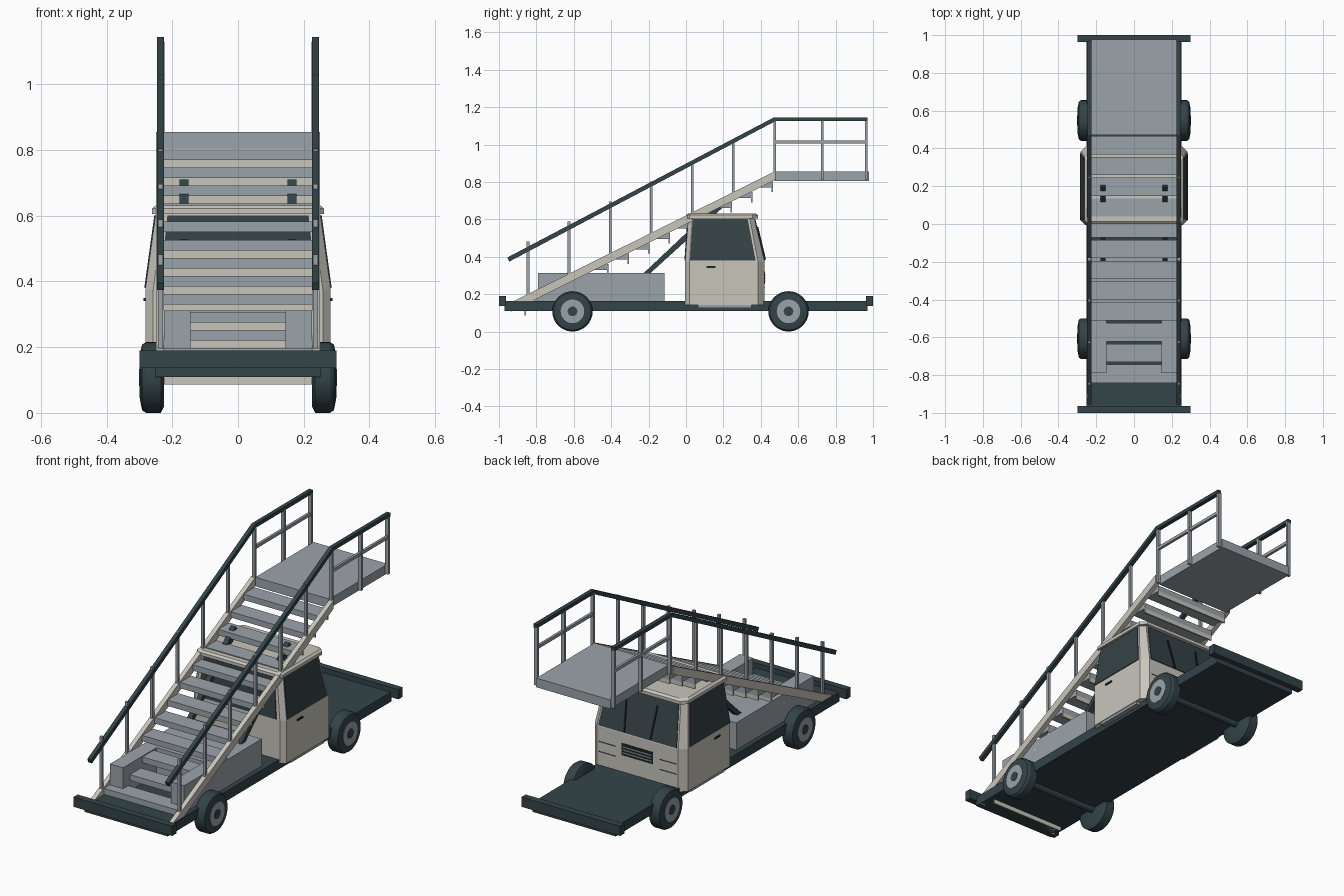
import bpy, bmesh, math
from mathutils import Vector

if "Cube" in bpy.data.objects:
    bpy.data.objects.remove(bpy.data.objects["Cube"], do_unlink=True)


def material(name, rgb):
    m = bpy.data.materials.new(name)
    m.use_nodes = True
    m.diffuse_color = (*rgb, 1)
    m.node_tree.nodes["Principled BSDF"].inputs["Base Color"].default_value = (*rgb, 1)
    return m


DARK = material("dark slate", (0.033, 0.057, 0.066))
GRAY = material("steel gray", (0.33, 0.37, 0.40))
CREAM = material("cream paint", (0.58, 0.56, 0.50))
GLASS = material("tinted glass", (0.036, 0.055, 0.062))
BLACK = material("near black", (0.012, 0.017, 0.02))


def finish(bm, name, mat):
    bmesh.ops.recalc_face_normals(bm, faces=bm.faces)
    mesh = bpy.data.meshes.new(name)
    bm.to_mesh(mesh)
    bm.free()
    ob = bpy.data.objects.new(name, mesh)
    mesh.materials.append(mat)
    bpy.context.scene.collection.objects.link(ob)
    return ob


def loft(name, mat, rings):
    """Closed solid through rings with equal point counts."""
    bm = bmesh.new()
    vs = [[bm.verts.new(p) for p in r] for r in rings]
    n = len(vs[0])
    for a, b in zip(vs, vs[1:]):
        for i in range(n):
            bm.faces.new((a[i], a[(i + 1) % n], b[(i + 1) % n], b[i]))
    bm.faces.new(vs[0])
    bm.faces.new(vs[-1])
    return finish(bm, name, mat)


def box(name, mat, x, y, z):
    ring = lambda h: [(x[0], y[0], h), (x[1], y[0], h), (x[1], y[1], h), (x[0], y[1], h)]
    return loft(name, mat, [ring(z[0]), ring(z[1])])


def side_profile(name, mat, pts, x0, x1):
    """Extrude a (y, z) outline across x."""
    return loft(name, mat, [[(x, y, z) for y, z in pts] for x in (x0, x1)])


def plate(name, mat, corners, outward, depth=0.004):
    """Thin plate lying on four corners, raised along its outward normal."""
    c = [Vector(p) for p in corners]
    n = (c[1] - c[0]).cross(c[2] - c[0]).normalized()
    if n.dot(Vector(outward)) < 0:
        n.negate()
    return loft(name, mat, [[p - n * depth for p in c], [p + n * depth for p in c]])


def lathe_x(name, mat, profile, y, z, side=1, seg=32):
    """Turn an (x, radius) profile about an axis parallel to x."""
    ang = [2 * math.pi * i / seg for i in range(seg)]
    ob = loft(name, mat, [[(side * x, y + r * math.cos(a), z + r * math.sin(a)) for a in ang]
                          for x, r in profile])
    for f in ob.data.polygons:
        f.use_smooth = len(f.vertices) == 4
    ob.data.set_sharp_from_angle(angle=math.radians(30))
    return ob


def sloped(y, base):
    slope = 0.497 if base == "stair" else 0.533
    return (0.125 if base == "stair" else 0.388) + slope * (y + 0.95)


# Chassis and bumpers
box("chassis_deck", DARK, (-0.252, 0.252), (-0.97, 0.97), (0.11, 0.163))
box("front_bumper", DARK, (-0.3, 0.3), (-1, -0.963), (0.137, 0.19))
box("rear_bumper", DARK, (-0.3, 0.3), (0.963, 1), (0.137, 0.19))

# Axles and wheels
for end, y in (("front", -0.607), ("rear", 0.548)):
    lathe_x(end + "_axle", DARK, [(-0.24, 0.02), (0.24, 0.02)], y, 0.108, seg=12)
    for side, s in (("left", 1), ("right", -1)):
        tag = f"{end}_{side}_"
        lathe_x(tag + "tire", DARK, [(0.226, 0.09), (0.235, 0.108), (0.28, 0.108),
                                     (0.292, 0.1), (0.298, 0.07)], y, 0.108, s)
        lathe_x(tag + "rim", GRAY, [(0.29, 0.063), (0.3, 0.063)], y, 0.108, s)
        lathe_x(tag + "hub", DARK, [(0.295, 0.026), (0.302, 0.026)], y, 0.108, s, 16)

# Equipment housing with a notch for the lower steps
housing = [(-0.225, -0.115), (-0.225, -0.79), (-0.145, -0.79), (-0.145, -0.5),
           (0.145, -0.5), (0.145, -0.79), (0.225, -0.79), (0.225, -0.115)]
loft("equipment_housing", GRAY, [[(x, y, z) for x, y in housing] for z in (0.112, 0.312)])

# Steps, each with a lip hanging from its rear edge
for k in range(13):
    back, top = 0.465 - 0.11 * k, 0.802 - 0.055 * k
    box(f"step_{k + 1}", GRAY, (-0.225, 0.225), (back - 0.096, back), (top - 0.032, top))
    box(f"step_lip_{k + 1}", CREAM, (-0.225, 0.225), (back - 0.008, back), (top - 0.056, top - 0.032))

# Upper platform
box("platform", GRAY, (-0.225, 0.225), (0.472, 0.978), (0.805, 0.855))

# Stringers, railings and braces on both sides
for side, s in (("left", 1), ("right", -1)):
    a, b = s * 0.225, s * 0.25
    lo, hi = sloped(-0.94, "stair"), sloped(0.472, "stair")
    side_profile(side + "_stringer", CREAM,
                 [(-0.96, lo - 0.01), (-0.935, lo - 0.023), (0.472, hi - 0.023),
                  (0.472, hi + 0.023), (-0.94, lo + 0.023), (-0.96, lo + 0.01)], a, b)
    low, high = sloped(-0.95, "rail"), 1.145
    side_profile(side + "_handrail", DARK,
                 [(-0.945, low - 0.014), (0.478, high - 0.02), (0.97, high - 0.02),
                  (0.97, high), (0.47, high), (-0.955, low + 0.008)], a, s * 0.247)
    for i in range(6):
        y = -0.845 + 0.2195 * i
        box(f"{side}_stair_post_{i + 1}", GRAY, sorted((s * 0.229, s * 0.244)), (y - 0.007, y + 0.007),
            (sloped(y, "stair") - 0.02, sloped(y, "rail") + max(0, -0.045 * y)))
    for i, y in enumerate((0.475, 0.728, 0.963)):
        box(f"{side}_platform_post_{i + 1}", GRAY, sorted((s * 0.224, s * 0.244)),
            (y - 0.007, y + 0.007), (0.81, 1.13))
    box(side + "_middle_rail", GRAY, sorted((s * 0.229, s * 0.243)), (0.475, 0.965), (1.005, 1.022))
    side_profile(side + "_brace", DARK,
                 [(-0.25, 0.29), (-0.215, 0.29), (0.215, 0.68), (0.195, 0.71)], s * 0.15, s * 0.178)


# Cab shell with cut corners
def cab_ring(z, w, y0, y1, cut, nose):
    half = [(w - cut, y0), (w, y0 + cut), (w, y1 - nose), (w - nose, y1)]
    return [(x, y, z) for x, y in half] + [(-x, y, z) for x, y in reversed(half)]


loft("cab_body", CREAM, [cab_ring(0.142, 0.282, -0.005, 0.42, 0.024, 0.035),
                         cab_ring(0.375, 0.282, -0.005, 0.42, 0.024, 0.035),
                         cab_ring(0.607, 0.25, 0.012, 0.365, 0.022, 0.025)])
loft("cab_roof", CREAM, [cab_ring(0.605, 0.262, 0.0, 0.385, 0.02, 0.03),
                         cab_ring(0.622, 0.262, 0.0, 0.385, 0.02, 0.03),
                         cab_ring(0.632, 0.25, 0.012, 0.372, 0.02, 0.03)])

# Cab glass
wall = lambda z: 0.282 - 0.138 * (z - 0.375)
nose = lambda z: 0.42 - 0.237 * (z - 0.375)
back = lambda z: -0.005 + 0.073 * (z - 0.375)
z0, z1 = 0.38, 0.6
for side, s in (("left", 1), ("right", -1)):
    plate(side + "_window", GLASS, [(s * wall(z0), 0.022, z0), (s * wall(z0), 0.372, z0),
                                    (s * wall(z1), 0.33, z1), (s * wall(z1), 0.036, z1)], (s, 0, 0))
    # Door handle and side step
    box(side + "_door_handle", BLACK, sorted((s * 0.28, s * 0.287)), (0.11, 0.157), (0.34, 0.35))
    box(side + "_step_plate", GRAY, sorted((s * 0.2, s * 0.278)), (0.065, 0.35), (0.127, 0.145))
for name, f, d in (("windshield", nose, 1), ("rear_window", back, -1)):
    plate(name, GLASS, [(-0.238, f(z0), z0), (0.238, f(z0), z0),
                        (0.215, f(z1), z1), (-0.215, f(z1), z1)], (0, d, 0))

# Grille, wipers and lamp outlines on the cab nose
box("grille", BLACK, (-0.095, 0.095), (0.415, 0.423), (0.255, 0.32))
for i in range(3):
    z = 0.268 + 0.016 * i
    box(f"grille_slat_{i + 1}", GRAY, (-0.088, 0.088), (0.42, 0.426), (z, z + 0.006))
for side, s in (("left", 1), ("right", -1)):
    x = sorted((s * 0.135, s * 0.235))
    for part, z in (("upper", 0.29), ("lower", 0.235)):
        box(f"{side}_lamp_{part}_line", DARK, x, (0.418, 0.422), (z, z + 0.004))
    plate(side + "_wiper", BLACK, [(s * 0.075, nose(0.385) + 0.006, 0.385), (s * 0.083, nose(0.385) + 0.006, 0.385),
                                   (s * 0.098, nose(0.56) + 0.006, 0.56), (s * 0.09, nose(0.56) + 0.006, 0.56)], (0, 1, 0))
